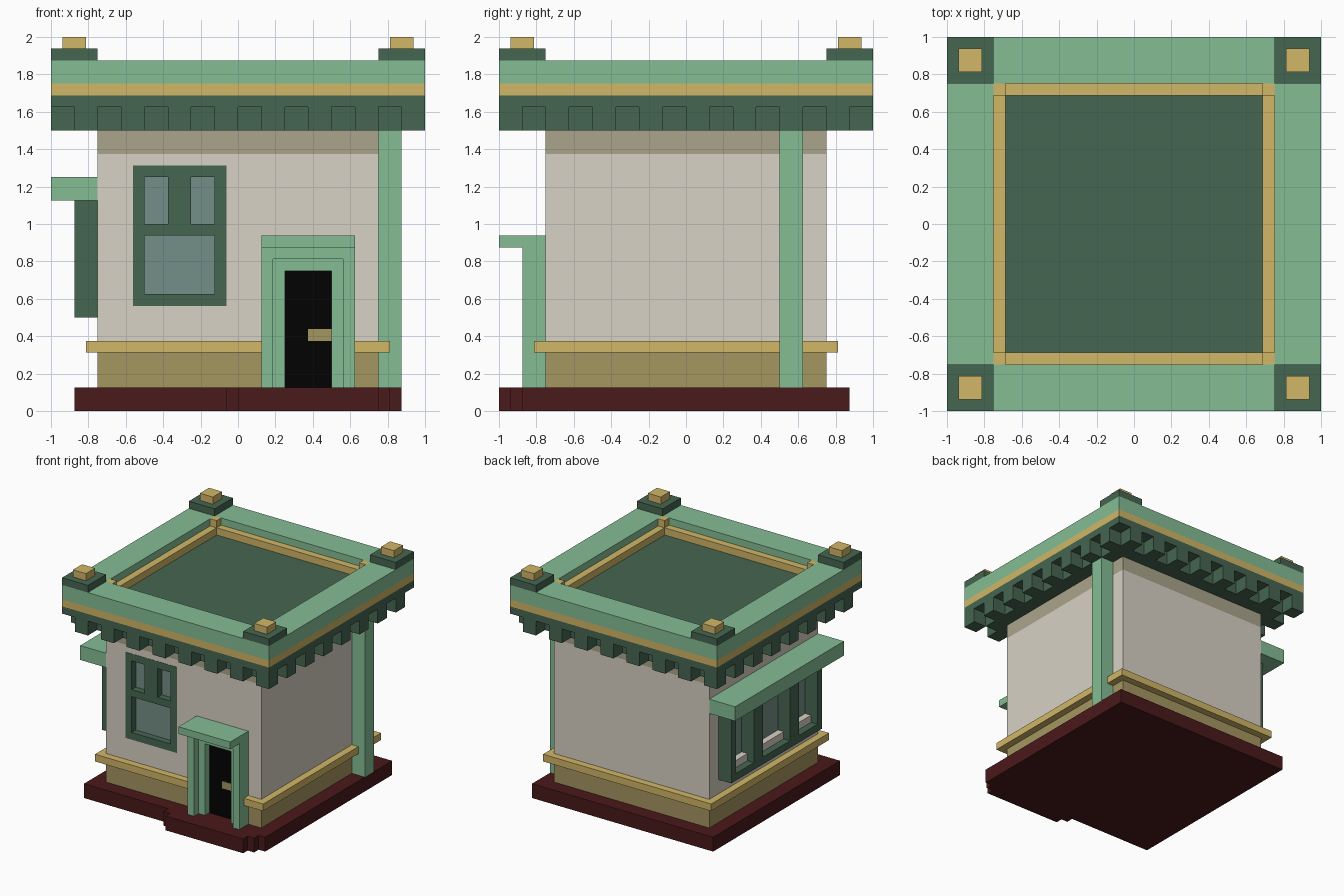
import bpy, bmesh

cube = bpy.data.objects.get("Cube")
if cube:
    bpy.data.objects.remove(cube, do_unlink=True)


def material(name, rgb):
    """Flat material from 0-255 display values."""
    lin = []
    for c in rgb:
        c /= 255
        lin.append(c / 12.92 if c <= 0.04045 else ((c + 0.055) / 1.055) ** 2.4)
    m = bpy.data.materials.new(name)
    m.use_nodes = True
    m.diffuse_color = (*lin, 1)
    m.node_tree.nodes["Principled BSDF"].inputs["Base Color"].default_value = (*lin, 1)
    return m


LIGHT = material("light green", (133, 190, 149))
DARK = material("dark green", (70, 102, 81))
GOLD = material("gold", (209, 183, 103))
WALL = material("pale stone", (216, 210, 197))
BAND = material("grey khaki", (170, 165, 139))
OCHRE = material("dull ochre", (165, 150, 97))
MAROON = material("maroon", (74, 25, 27))
BLACK = material("black", (2, 2, 2))
GLASS = material("grey glass", (116, 143, 135))


def finish(name, bm, mat):
    bmesh.ops.recalc_face_normals(bm, faces=bm.faces)
    me = bpy.data.meshes.new(name)
    bm.to_mesh(me)
    bm.free()
    ob = bpy.data.objects.new(name, me)
    bpy.context.scene.collection.objects.link(ob)
    if mat:
        me.materials.append(mat)
    return ob


def boxes(name, mat, *spans):
    """One object from boxes given as (x0, x1, y0, y1, z0, z1)."""
    bm = bmesh.new()
    for x0, x1, y0, y1, z0, z1 in spans:
        for v in bmesh.ops.create_cube(bm, size=1)["verts"]:
            v.co = (x1 if v.co.x > 0 else x0,
                    y1 if v.co.y > 0 else y0,
                    z1 if v.co.z > 0 else z0)
    return finish(name, bm, mat)


def square(name, mat, r, z0, z1):
    return boxes(name, mat, (-r, r, -r, r, z0, z1))


def ring(name, mat, outer, inner, z0, z1):
    """Square ring with a rectangular section."""
    bm = bmesh.new()
    section = ((outer, z0), (outer, z1), (inner, z1), (inner, z0))
    loops = [[bm.verts.new((sx * r, sy * r, z)) for r, z in section]
             for sx, sy in ((-1, -1), (1, -1), (1, 1), (-1, 1))]
    for i in range(4):
        a, b = loops[i], loops[(i + 1) % 4]
        for k in range(4):
            n = (k + 1) % 4
            bm.faces.new((a[k], b[k], b[n], a[n]))
    return finish(name, bm, mat)


# Base with a stepped stoop in front of the door
square("base", MAROON, 0.875, 0, 0.125)
boxes("stoop", MAROON,
      (-0.0625, 0.8125, -0.9375, -0.87, 0, 0.125),
      (0, 0.75, -1, -0.93, 0, 0.125))

# Walls in three bands, with a recess for the front window
square("lower_wall", OCHRE, 0.75, 0.125, 0.3125)
wall = square("wall", WALL, 0.75, 0.3125, 1.375)
square("upper_wall_band", BAND, 0.75, 1.375, 1.5)
cutter = boxes("window_cutter", None, (-0.56, -0.065, -0.8, -0.6875, 0.565, 1.31))
cutter.hide_render = True
cutter.hide_viewport = True
cutter.display_type = 'WIRE'
cut = wall.modifiers.new("window_recess", 'BOOLEAN')
cut.object = cutter
cut.solver = 'EXACT'

# Ledge around the walls, broken by the door
L = 0.8125
boxes("ledge", GOLD,
      (-L, 0.125, -L, -0.75, 0.3125, 0.375),
      (0.625, L, -L, -0.75, 0.3125, 0.375),
      (-L, L, 0.75, L, 0.3125, 0.375),
      (-L, -0.75, -0.75, 0.75, 0.3125, 0.375),
      (0.75, L, -0.75, 0.75, 0.3125, 0.375))

# Drain pillar on the side wall
boxes("side_pillar", LIGHT, (0.75, 0.875, 0.5, 0.625, 0.125, 1.5))

# Front window: bars and recessed panes
f, b = -0.752, -0.6875
boxes("front_window_frame", DARK,
      (-0.5625, -0.5, f, b, 0.5625, 1.3125),
      (-0.125, -0.0625, f, b, 0.5625, 1.3125),
      (-0.5, -0.125, f, b, 0.5625, 0.625),
      (-0.5, -0.125, f, b, 0.9375, 1.0),
      (-0.5, -0.125, f, b, 1.25, 1.3125),
      (-0.375, -0.25, f, b, 1.0, 1.25))
boxes("front_window_glass", GLASS, (-0.51, -0.115, -0.695, -0.688, 0.61, 1.26))


# Door: two nested frames, canopy, panel and handle
def door_frame(name, x0, x1, top, y):
    t = 0.0625
    boxes(name, LIGHT,
          (x0, x0 + t, y, -0.75, 0.125, top),
          (x1 - t, x1, y, -0.75, 0.125, top),
          (x0 + t, x1 - t, y, -0.75, top - t, top))


door_frame("outer_door_frame", 0.125, 0.625, 0.875, -0.875)
door_frame("inner_door_frame", 0.1875, 0.5625, 0.8125, -0.8125)
boxes("door_canopy", LIGHT, (0.125, 0.625, -1, -0.75, 0.875, 0.9375))
boxes("door", BLACK, (0.25, 0.5, -0.753, -0.749, 0.125, 0.75))
boxes("door_handle", OCHRE, (0.375, 0.5, -0.758, -0.752, 0.375, 0.4375))

# Side bay window with three openings under an awning
openings = ((-0.5625, -0.3125), (-0.1875, 0.1875), (0.3125, 0.5625))
posts = ((-0.625, -0.5625), (-0.3125, -0.1875), (0.1875, 0.3125), (0.5625, 0.625))
boxes("bay_window_frame", DARK,
      *[(-0.875, -0.75, y0, y1, 0.5625, 1.0625) for y0, y1 in posts],
      (-0.875, -0.75, -0.625, 0.625, 0.5, 0.5625),
      (-0.875, -0.75, -0.625, 0.625, 1.0625, 1.125))
boxes("bay_window_glass", GLASS,
      *[(-0.757, -0.749, y0, y1, 0.5625, 1.0625) for y0, y1 in openings])
boxes("bay_window_sills", WALL,
      *[(-0.8125, -0.755, y0, y1, 0.5625, 0.625) for y0, y1 in openings])
boxes("awning", LIGHT, (-1, -0.75, -0.75, 0.75, 1.125, 1.25))

# Cornice: solid soffit with alternating blocks around its rim
square("soffit", DARK, 0.875, 1.5, 1.625)
s = 0.125
blocks = [(i, j) for i in range(16) for j in range(16)
          if (i in (0, 15) or j in (0, 15)) and (i + j) % 2]
boxes("cornice_blocks", DARK,
      *[(-1 + i * s, -1 + (i + 1) * s, -1 + j * s, -1 + (j + 1) * s, 1.5, 1.625)
        for i, j in blocks])

# Stacked roof layers: slab, trim, sunken deck, parapet and inner rail
square("roof_slab", DARK, 1, 1.625, 1.6875)
ring("gold_trim", GOLD, 1, 0.75, 1.6875, 1.75)
square("roof_deck", DARK, 0.75, 1.6875, 1.75)
ring("parapet", LIGHT, 1, 0.75, 1.75, 1.875)
ring("inner_rail", GOLD, 0.75, 0.6875, 1.75, 1.8125)


# Corner details, repeated in all four corners
def corners(name, mat, r0, r1, z0, z1):
    spans = []
    for x0, x1 in ((-r1, -r0), (r0, r1)):
        for y0, y1 in ((-r1, -r0), (r0, r1)):
            spans.append((x0, x1, y0, y1, z0, z1))
    boxes(name, mat, *spans)


corners("inner_corner_posts", GOLD, 0.6875, 0.75, 1.8125, 1.875)
corners("corner_caps", DARK, 0.75, 1, 1.875, 1.9375)
corners("corner_finials", GOLD, 0.8125, 0.9375, 1.9375, 2)
